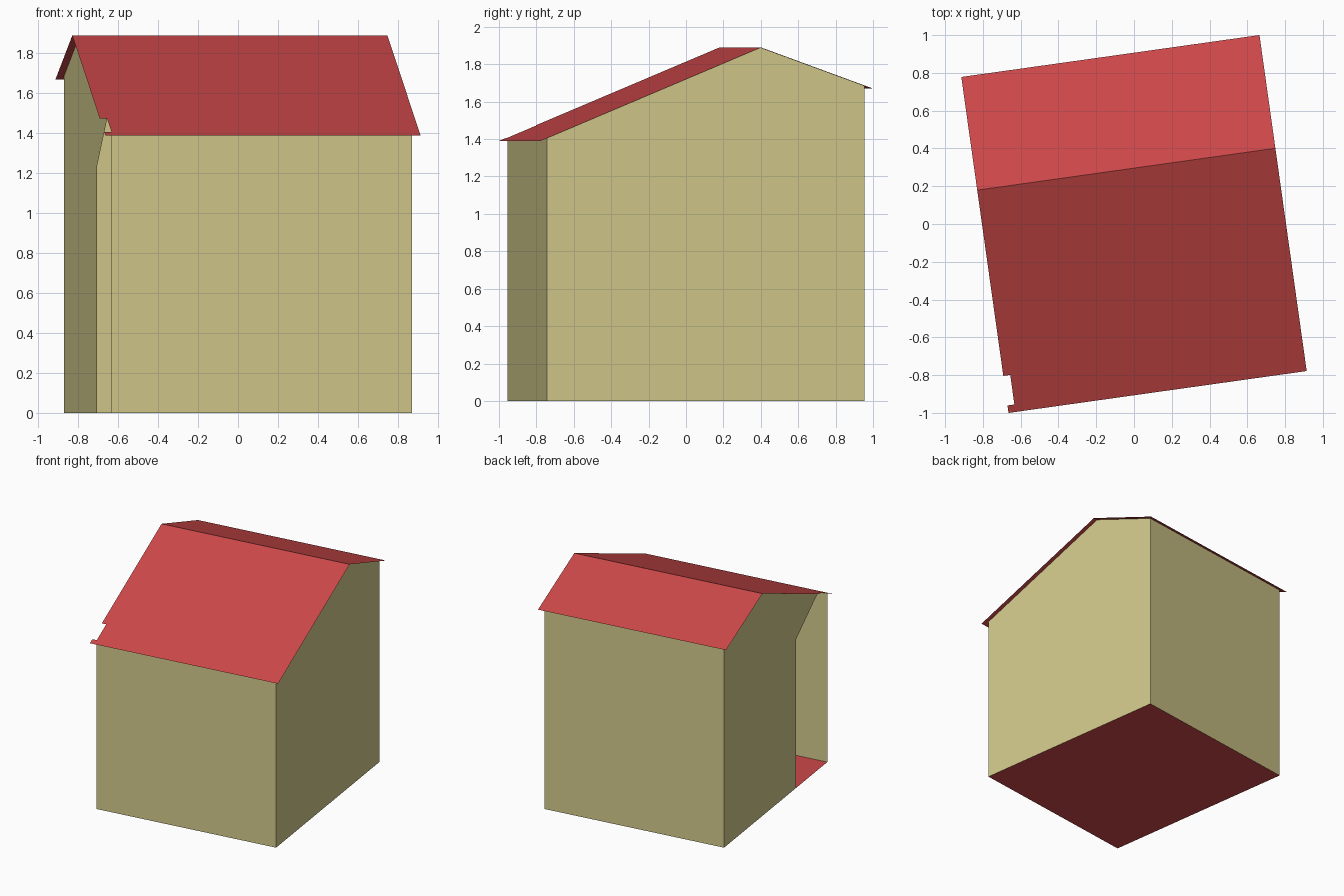
import bpy, bmesh
from math import radians

cube = bpy.data.objects.get("Cube")
if cube:
    bpy.data.objects.remove(cube, do_unlink=True)

TURN = radians(8)            # the house stands slightly turned
WX, WY = 0.76, 0.858         # wall half sizes
RX, RY = 0.797, 0.898        # roof half sizes
RIDGE_Y, RIDGE_Z = 0.293, 1.89
FRONT_Z, BACK_Z = 1.39, 1.67
NOTCH_Y = -0.70              # back end of the cut in the roof edge
GAP_Y, GAP_Z = -0.34, 1.24   # back edge of the side opening


def material(name, rgb):
    mat = bpy.data.materials.new(name)
    mat.use_nodes = True
    color = (*rgb, 1)
    mat.diffuse_color = color
    mat.node_tree.nodes["Principled BSDF"].inputs["Base Color"].default_value = color
    return mat


def roof_z(y):
    """Height of the roof at depth y."""
    end_y, end_z = (-RY, FRONT_Z) if y < RIDGE_Y else (RY, BACK_Z)
    return RIDGE_Z + (end_z - RIDGE_Z) * (y - RIDGE_Y) / (end_y - RIDGE_Y)


def panel(name, points, mat, outward):
    """One flat sheet, facing the outward direction."""
    bm = bmesh.new()
    face = bm.faces.new([bm.verts.new(p) for p in points])
    face.normal_update()
    if sum(a * b for a, b in zip(face.normal, outward)) < 0:
        face.normal_flip()
    mesh = bpy.data.meshes.new(name)
    bm.to_mesh(mesh)
    bm.free()
    mesh.materials.append(mat)
    obj = bpy.data.objects.new(name, mesh)
    obj.rotation_euler.z = TURN
    bpy.context.collection.objects.link(obj)


red = material("roof red", (0.61, 0.065, 0.067))
tan = material("wall tan", (0.65, 0.59, 0.26))

# Floor
panel("floor", [(-WX, -WY, 0), (WX, -WY, 0), (WX, WY, 0), (-WX, WY, 0)], red, (0, 0, -1))

# Front and back walls
for name, y, side in (("front_wall", -WY, -1), ("back_wall", WY, 1)):
    top = roof_z(y)
    panel(name, [(-WX, y, 0), (WX, y, 0), (WX, y, top), (-WX, y, top)], tan, (0, side, 0))

# Gable walls: one whole, one open towards the front
back_part = [(RIDGE_Y, RIDGE_Z), (WY, roof_z(WY)), (WY, 0)]
whole = back_part + [(-WY, 0), (-WY, roof_z(-WY))]
opened = back_part + [(GAP_Y, 0), (GAP_Y, GAP_Z), (NOTCH_Y, roof_z(NOTCH_Y))]
panel("closed_gable_wall", [(WX, y, z) for y, z in whole], tan, (1, 0, 0))
panel("open_gable_wall", [(-WX, y, z) for y, z in opened], tan, (-1, 0, 0))

# Roof slopes, the front one with a notch in its overhang
back_slope = [(-RX, RIDGE_Y), (RX, RIDGE_Y), (RX, RY), (-RX, RY)]
front_slope = [(-RX, RIDGE_Y), (RX, RIDGE_Y), (RX, -RY), (-RX, -RY),
               (-RX, -WY), (-WX, -WY), (-WX, NOTCH_Y), (-RX, NOTCH_Y)]
for name, outline in (("back_roof", back_slope), ("front_roof", front_slope)):
    panel(name, [(x, y, roof_z(y)) for x, y in outline], red, (0, 0, 1))
